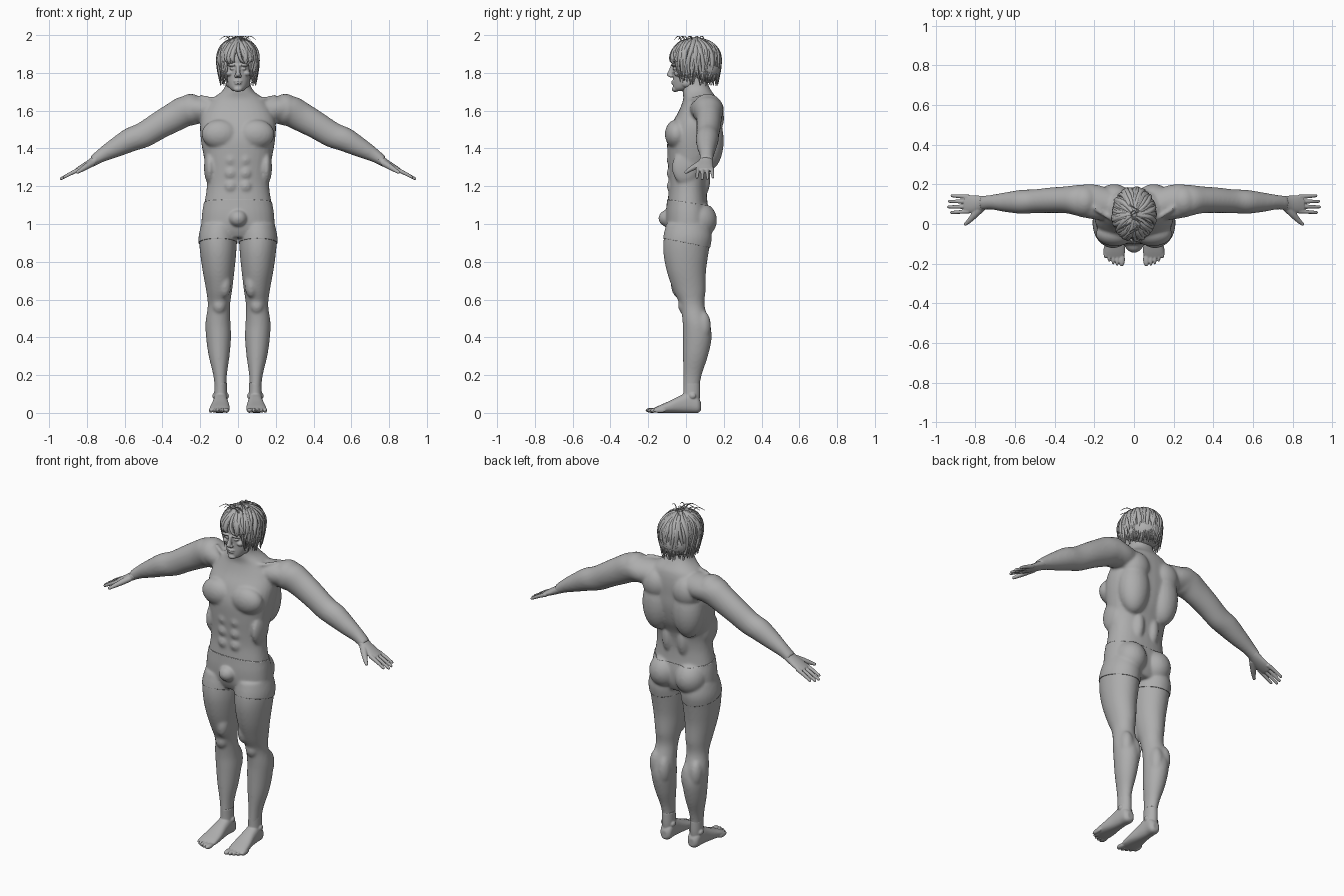
import bpy, bmesh, math, random
from mathutils import Vector, Matrix

random.seed(4)
if "Cube" in bpy.data.objects:
    bpy.data.objects.remove(bpy.data.objects["Cube"], do_unlink=True)

grey = bpy.data.materials.new("plain_grey")
grey.use_nodes = True
grey.diffuse_color = (.42, .42, .42, 1)
grey.node_tree.nodes["Principled BSDF"].inputs["Base Color"].default_value = grey.diffuse_color
X, Y, Z = Vector((1, 0, 0)), Vector((0, 1, 0)), Vector((0, 0, 1))


def spline(rows, steps=4):
    """Smoothly interpolate rows of (x, y, z, radius_u, radius_v)."""
    rows = [Vector(r) for r in rows]
    out = []
    for i in range(len(rows) - 1):
        a, b, c, d = (rows[max(0, min(len(rows) - 1, i + k))] for k in (-1, 0, 1, 2))
        for s in range(steps):
            t = s / steps
            out.append(b + (c - a) * (t / 2) + (a * 2 - b * 5 + c * 4 - d) * (t * t / 2)
                       + (b * 3 - a - c * 3 + d) * (t ** 3 / 2))
    return out + [rows[-1]]


def loft(bm, rows, u, v, power=1.0, sides=32):
    """Skin a closed tube over rounded cross-sections lying in the plane u, v."""
    def bulge(w):
        return math.copysign(abs(w) ** power, w)
    rings = []
    for r in spline(rows):
        ring = []
        for k in range(sides):
            a = math.tau * k / sides
            ring.append(bm.verts.new(r.to_3d() + u * (r[3] * bulge(math.cos(a)))
                                     + v * (r[4] * bulge(math.sin(a)))))
        rings.append(ring)
    for low, high in zip(rings, rings[1:]):
        for k in range(sides):
            n = (k + 1) % sides
            bm.faces.new((low[k], low[n], high[n], high[k]))
    bm.faces.new(rings[0])
    bm.faces.new(rings[-1])


def blob(bm, centre, radii):
    bmesh.ops.create_uvsphere(bm, u_segments=24, v_segments=16, radius=1,
                              matrix=Matrix.LocRotScale(Vector(centre), None, Vector(radii)))


def add_object(name, data):
    obj = bpy.data.objects.new(name, data)
    bpy.context.collection.objects.link(obj)
    data.materials.clear()
    data.materials.append(grey)
    return obj


def fuse(bm, name, voxel, passes):
    """Mirror the half, weld everything into one skin and soften it."""
    bmesh.ops.recalc_face_normals(bm, faces=bm.faces)
    mesh = bpy.data.meshes.new(name)
    bm.to_mesh(mesh)
    bm.free()
    obj = add_object(name, mesh)
    obj.modifiers.new("mirror", 'MIRROR').use_mirror_merge = False
    remesh = obj.modifiers.new("fuse", 'REMESH')
    remesh.mode = 'VOXEL'
    remesh.voxel_size = voxel
    remesh.use_smooth_shade = True
    soften = obj.modifiers.new("soften", 'SMOOTH')
    soften.factor = .5
    soften.iterations = passes
    return obj


# Torso with neck
bm = bmesh.new()
loft(bm, [(0, .01, .93, .14, .09), (0, .01, .98, .185, .11), (0, .01, 1.05, .187, .113),
          (0, .008, 1.12, .176, .105), (0, .01, 1.2, .165, .1), (0, .015, 1.28, .167, .108),
          (0, .03, 1.36, .182, .128), (0, .04, 1.45, .197, .138), (0, .052, 1.53, .2, .127),
          (0, .07, 1.6, .18, .107), (0, .075, 1.66, .14, .09), (0, .06, 1.7, .088, .078),
          (0, .05, 1.74, .066, .068), (0, .05, 1.82, .06, .06)], X, Y, .87)

# Chest, back, belly, seat and knee muscles
for centre, radii in [
        ((.095, -.05, 1.475), (.098, .062, .078)), ((.1, .115, 1.44), (.09, .085, .16)),
        ((.1, .13, 1.56), (.085, .072, .09)), ((.05, .06, 1.24), (.045, .07, .12)),
        ((.25, .115, 1.605), (.078, .083, .084)), ((.085, .065, 1.02), (.086, .095, .095)),
        ((0, -.095, 1.03), (.045, .047, .042)), ((.1, -.012, .57), (.036, .03, .045)),
        ((.08, .088, .43), (.04, .046, .09)), ((.13, .09, .46), (.038, .042, .08)),
        ((.07, -.04, .68), (.035, .04, .07)), ((.15, -.005, 1.3), (.03, .07, .09))]:
    blob(bm, centre, radii)
for level in range(3):
    blob(bm, (.038, -.077, 1.2 + .07 * level), (.034, .025, .036))
for side in (-1, 1):
    loft(bm, [(0, .0, 1.645, .012, .012), (.1, .02, 1.655, .012, .012),
              (.2, .08, 1.675, .012, .012)], Y, Z)

# Arm
across = Vector((.47, 0, .88))
loft(bm, [(.07, .09, 1.61, .07, .065), (.19, .11, 1.605, .088, .08), (.27, .118, 1.6, .08, .082),
          (.34, .122, 1.565, .068, .078), (.42, .12, 1.52, .064, .072),
          (.5, .115, 1.472, .06, .068), (.57, .112, 1.445, .06, .064),
          (.65, .11, 1.403, .049, .051), (.72, .11, 1.365, .037, .037),
          (.77, .106, 1.332, .036, .027)], Y, across)

# Leg
loft(bm, [(.1, .01, 1.0, .09, .11), (.106, .008, .93, .099, .125), (.105, .0, .85, .096, .12),
          (.103, .002, .75, .084, .104), (.1, .018, .65, .069, .086), (.101, .033, .57, .059, .065),
          (.106, .053, .48, .066, .071), (.103, .06, .4, .066, .076), (.1, .05, .3, .055, .066),
          (.095, .034, .2, .036, .049), (.092, .028, .12, .031, .043),
          (.092, .035, .05, .032, .042)], X, Y)
body = fuse(bm, "body", .0078, 8)

# Shorts: a fitted shell over the hips, trimmed at waist and hem
bpy.context.view_layer.update()
graph = bpy.context.evaluated_depsgraph_get()
cloth = bpy.data.meshes.new_from_object(body.evaluated_get(graph))
cloth.name = "shorts"
bm = bmesh.new()
bm.from_mesh(cloth)
bm.normal_update()
for vert in bm.verts:
    vert.co += vert.normal * .004
for height, tilt, above in ((1.115, .15, True), (.9, .2, False)):
    bmesh.ops.bisect_plane(bm, geom=bm.verts[:] + bm.edges[:] + bm.faces[:],
                           plane_co=Z * height, plane_no=Vector((0, tilt, 1)),
                           clear_outer=above, clear_inner=not above)
bm.to_mesh(cloth)
bm.free()
shorts = add_object("shorts", cloth)
hem = shorts.modifiers.new("thickness", 'SOLIDIFY')
hem.thickness = .006
hem.offset = -1

# Hands
bm = bmesh.new()
loft(bm, [(.745, .108, 1.345, .034, .027), (.78, .103, 1.322, .04, .022),
          (.82, .1, 1.3, .045, .018), (.855, .1, 1.282, .042, .013)], Y, across)
for finger, reach in enumerate((.918, .932, .936, .92)):
    y = .137 - .0245 * finger
    fan = (y - .1) * .15
    tip = (reach, y + fan, 1.283 - (reach - .85) * .5)
    loft(bm, [(.83, y, 1.293, .011, .012), (.88, y + fan / 2, 1.27, .0095, .01),
              (*tip, .0078, .008)], Y, across)
    blob(bm, tip, (.0085, .0078, .008))
loft(bm, [(.77, .085, 1.325, .022, .02), (.805, .045, 1.303, .017, .017),
          (.833, .015, 1.285, .012, .012), (.85, .0, 1.274, .009, .009)],
     Vector((.73, .68, 0)), Z)
blob(bm, (.85, .0, 1.274), (.009, .009, .009))
fuse(bm, "hands", .0035, 3)

# Feet
bm = bmesh.new()
loft(bm, [(.09, .079, .034, .018, .022), (.09, .062, .042, .034, .042), (.092, .02, .055, .037, .055),
          (.093, -.03, .046, .041, .046), (.095, -.09, .031, .05, .031),
          (.098, -.14, .02, .053, .02), (.099, -.168, .014, .047, .012)], X, Z, .82)
loft(bm, [(.092, .03, .16, .033, .044), (.092, .03, .1, .034, .045),
          (.092, .025, .05, .034, .045)], X, Y)
for bone in (.06, .124):
    blob(bm, (bone, .035, .09), (.012, .018, .016))
for toe in range(5):
    width = .0165 if toe == 0 else .0108 - toe * .0004
    blob(bm, (.062 + .02 * toe + (.003 if toe else 0), -.18 + .0025 * toe * toe, .0135),
         (width, .035, .0135))
fuse(bm, "feet", .004, 4)

# Head with face
bm = bmesh.new()
loft(bm, [(0, -.033, 1.703, .024, .028), (0, -.018, 1.72, .045, .05), (0, .0, 1.75, .06, .069),
          (0, .02, 1.79, .07, .088), (0, .035, 1.84, .076, .106), (0, .045, 1.88, .078, .118),
          (0, .05, 1.93, .07, .108), (0, .055, 1.97, .035, .06)], X, Y)
loft(bm, [(0, -.068, 1.842, .01, .012), (0, -.078, 1.812, .01, .014), (0, -.085, 1.79, .014, .017),
          (0, -.077, 1.778, .013, .012)], X, Y)
for centre, radii in [
        ((.032, -.063, 1.842), (.029, .017, .008)), ((.031, -.061, 1.822), (.014, .009, .007)),
        ((.046, -.038, 1.797), (.02, .026, .016)), ((.045, .005, 1.746), (.02, .032, .024)),
        ((0, -.057, 1.714), (.024, .018, .015)), ((.012, -.079, 1.783), (.009, .011, .008)),
        ((0, -.064, 1.755), (.024, .014, .005)), ((0, -.064, 1.744), (.02, .014, .006)),
        ((.079, .04, 1.81), (.009, .02, .032))]:
    blob(bm, centre, radii)
fuse(bm, "head", .0035, 4)

# Hair mass under the locks
bm = bmesh.new()
blob(bm, (0, .063, 1.875), (.1, .118, .104))
blob(bm, (0, .098, 1.825), (.098, .088, .082))
fuse(bm, "hair_base", .008, 3)

# Wavy locks falling from the centre parting
curve = bpy.data.curves.new("hair_locks", 'CURVE')
curve.dimensions = '3D'
curve.resolution_u = 3
curve.bevel_depth = 1
curve.bevel_resolution = 1
curve.use_fill_caps = True
count, knots = 110, 7
for i in range(count):
    turn = math.tau * (i + random.random()) / count - math.pi
    front = math.cos(turn)
    hang = (.025 if front > .75 else .11 if front > .2 else .125) + random.uniform(-.015, .015)
    thick = random.uniform(.01, .017)
    phase = random.uniform(0, math.tau)
    lift = random.uniform(.97, 1.04)
    lock = curve.splines.new('NURBS')
    lock.points.add(knots - 1)
    for k, point in enumerate(lock.points):
        t = k / (knots - 1)
        arc = min(1, .08 + t * 1.5) * math.pi / 2
        fall = max(0, t * 1.5 - .92) / .58
        angle = turn + .14 * math.sin(t * 5 + phase)
        if front > .75:
            angle += math.copysign(.3 * t, turn)
        spread = math.sin(arc) * lift * (1 - .1 * fall * fall)
        point.co = (.104 * spread * math.sin(angle), .05 - .13 * spread * math.cos(angle),
                    1.87 + .109 * math.cos(arc) * lift - hang * fall, 1)
        point.radius = thick * (.55 + .45 * math.sin(math.pi * t)) * (1 - .8 * t ** 3)
    lock.use_endpoint_u = True
    lock.order_u = 3

# Thin stray strands on the crown and brow
for i in range(10):
    side = random.choice((-1, 1))
    start = Vector((random.uniform(-.04, .04), random.uniform(-.03, .1), 1.965))
    stray = curve.splines.new('NURBS')
    stray.points.add(3)
    for k, (out, rise) in enumerate(((0, 0), (.01, .024), (.035, .033), (.06, .01))):
        point = stray.points[k]
        point.co = (*(start + Vector((side * out, -out * .6, rise))), 1)
        point.radius = .004 - .001 * k
    stray.use_endpoint_u = True
    stray.order_u = 3
add_object("hair_locks", curve)
